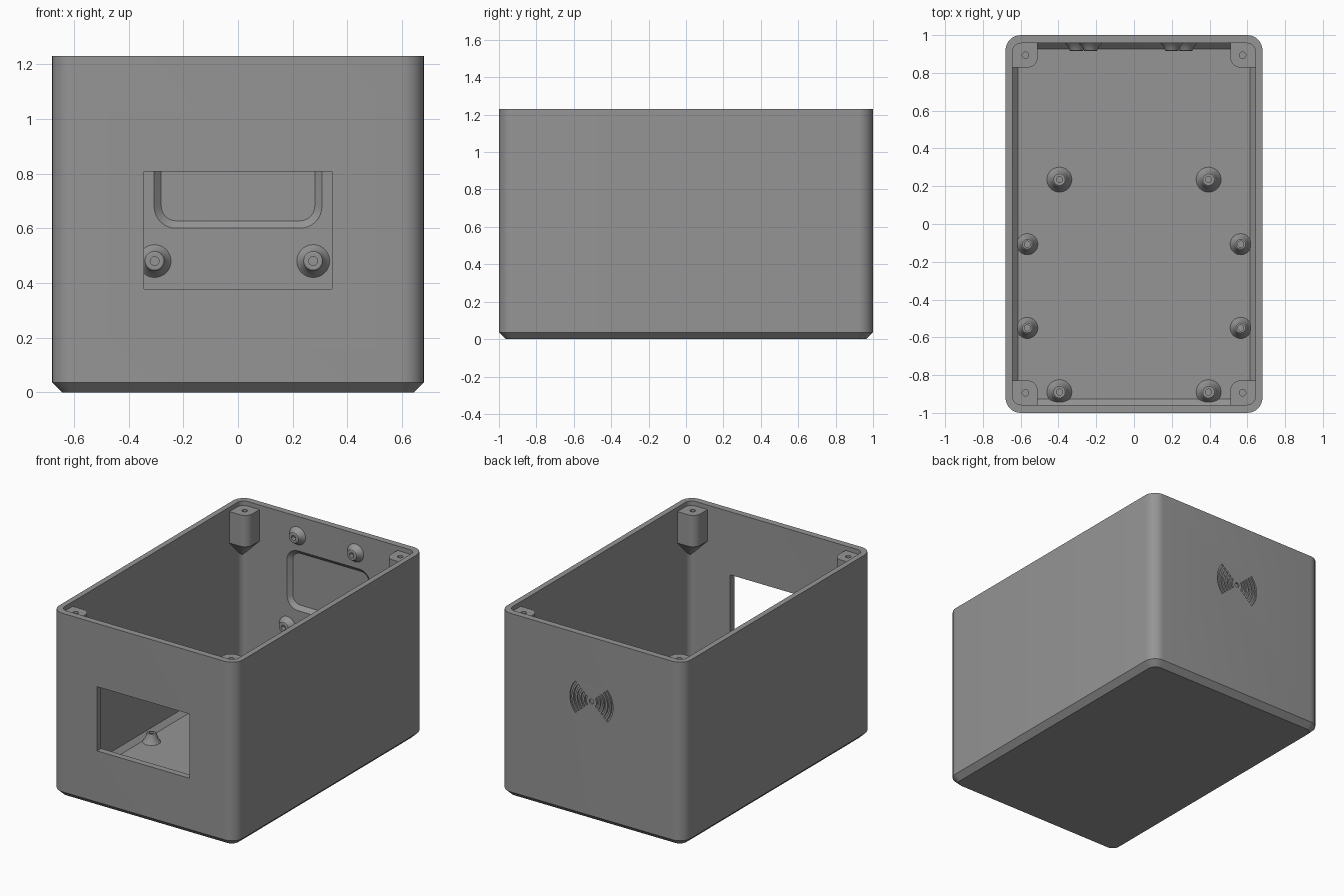
import bpy, bmesh, math
from mathutils import Matrix, Vector

if "Cube" in bpy.data.objects:
    bpy.data.objects.remove(bpy.data.objects["Cube"])

grey = bpy.data.materials.new("mid grey plastic")
grey.diffuse_color = (0.30, 0.30, 0.30, 1)
grey.use_nodes = True
grey.node_tree.nodes["Principled BSDF"].inputs["Base Color"].default_value = grey.diffuse_color


def rounded_rect(hx, hy, r, z, n=8):
    """Ring of points around a rounded rectangle centred on the origin."""
    pts = []
    for k, (sx, sy) in enumerate(((1, 1), (-1, 1), (-1, -1), (1, -1))):
        for i in range(n + 1):
            a = math.pi / 2 * (k + i / n)
            pts.append((sx * (hx - r) + r * math.cos(a),
                        sy * (hy - r) + r * math.sin(a), z))
    return pts


def circle(r, z, n=32):
    return [(r * math.cos(2 * math.pi * i / n), r * math.sin(2 * math.pi * i / n), z)
            for i in range(n)]


def loft(bm, rings, matrix=Matrix()):
    """Skin a closed solid through rings of equal point count."""
    vs = [[bm.verts.new(matrix @ Vector(p)) for p in ring] for ring in rings]
    n = len(vs[0])
    for a, b in zip(vs, vs[1:]):
        for i in range(n):
            j = (i + 1) % n
            bm.faces.new((a[i], a[j], b[j], b[i]))
    bm.faces.new(vs[0][::-1])
    bm.faces.new(vs[-1])


def finish(bm, name):
    bmesh.ops.recalc_face_normals(bm, faces=bm.faces)
    me = bpy.data.meshes.new(name)
    bm.to_mesh(me)
    bm.free()
    me.materials.append(grey)
    ob = bpy.data.objects.new(name, me)
    bpy.context.collection.objects.link(ob)
    return ob


def solid(name, rings, matrix=Matrix()):
    bm = bmesh.new()
    loft(bm, rings, matrix)
    return finish(bm, name)


def cut(ob, cutter):
    """Subtract the cutter from the object and remove it."""
    cutter.hide_render = True
    mod = ob.modifiers.new("cut", 'BOOLEAN')
    mod.operation, mod.solver, mod.object = 'DIFFERENCE', 'EXACT', cutter
    bpy.context.view_layer.objects.active = ob
    bpy.ops.object.modifier_apply(modifier=mod.name)
    bpy.data.objects.remove(cutter)


def smooth(ob):
    ob.data.shade_smooth()
    ob.data.set_sharp_from_angle(angle=math.radians(30))


W, D, H = 0.68, 1.0, 1.23      # half width, half depth, height
IX, IY = 0.643, 0.957          # inner half width and depth

# Open box with chamfered bottom edge and chamfered inner floor edge
shell = solid("box_shell", [
    rounded_rect(W - 0.036, D - 0.036, 0.05, 0),
    rounded_rect(W, D, 0.08, 0.036),
    rounded_rect(W, D, 0.08, H),
    rounded_rect(IX, IY, 0.045, H),
    rounded_rect(IX, IY, 0.045, 0.07),
    rounded_rect(IX - 0.03, IY - 0.03, 0.02, 0.04)])

# Display window through the front wall
to_front = Matrix.Rotation(math.pi / 2, 4, 'X')   # local z points to -y
win = Matrix.Translation((0, -0.9, 0.593)) @ to_front
cut(shell, solid("window_cutter", [
    [(x, y, z) for x, y in ((-.343, -.215), (.343, -.215), (.343, .215), (-.343, .215))]
    for z in (0, 0.2)], win))

# Rounded reader pocket with sloped edges inside the back wall
pocket = Matrix.Translation((0, IY, 0.80)) @ to_front
cut(shell, solid("pocket_cutter", [
    rounded_rect(0.281, 0.173, 0.055, -0.025),
    rounded_rect(0.307, 0.20, 0.08, 0),
    rounded_rect(0.307, 0.20, 0.08, 0.03)], pocket))

# Engraved radio wave arcs on the outside of the back wall
bm = bmesh.new()
mark = Matrix.Translation((0, D, 0.80)) @ to_front
for side in (0, math.pi):
    for r in (0.045, 0.072, 0.099, 0.126, 0.153):
        ring = []
        for rad, sgn in ((r - 0.007, 1), (r + 0.007, -1)):
            for i in range(13):
                a = side + sgn * math.radians(42) * (i / 6 - 1)
                ring.append((rad * math.cos(a), rad * math.sin(a)))
        loft(bm, [[(x, y, z) for x, y in ring] for z in (-0.02, 0.01)], mark)
loft(bm, [circle(0.016, -0.02), circle(0.016, 0.01)], mark)
cut(shell, finish(bm, "wave_cutter"))
smooth(shell)


# Corner screw posts, tapering into the corner below
def post_ring(x0, y0, z, r):
    x1, y1 = 0.655, 0.968
    pts = [(x1, y0, z), (x1, y1, z), (x0, y1, z)]
    for i in range(9):
        a = math.pi + math.pi / 2 * i / 8
        pts.append((x0 + r + r * math.cos(a), y0 + r + r * math.sin(a), z))
    return pts


for sx in (-1, 1):
    for sy in (-1, 1):
        flip = Matrix.Diagonal((sx, sy, 1, 1))
        post = solid("corner_post", [
            post_ring(0.64, 0.953, 0.86, 0.006),
            post_ring(0.51, 0.828, 0.99, 0.055),
            post_ring(0.51, 0.828, 1.20, 0.055)], flip)
        hole = Matrix.Translation((sx * 0.575, sy * 0.893, 0))
        cut(post, solid("hole_cutter", [circle(0.017, 1.05), circle(0.017, 1.25)], hole))
        smooth(post)


# Flared screw standoffs with a blind hole
def standoff(name, loc, base, top, h, rot=Matrix()):
    mid = top + (base - top) * 0.35
    smooth(solid(name, [
        circle(base, -0.01), circle(base, 0), circle(mid, h * 0.4),
        circle(top, h * 0.93), circle(top - 0.005, h),
        circle(0.016, h), circle(0.016, h * 0.3)],
        Matrix.Translation(loc) @ rot))


for s in (-1, 1):
    for y in (0.235, -0.89):
        standoff("large_floor_standoff", (s * 0.395, y, 0.04), 0.066, 0.036, 0.065)
    for y in (-0.107, -0.55):
        standoff("small_floor_standoff", (s * 0.565, y, 0.04), 0.056, 0.031, 0.06)
    standoff("lower_wall_standoff", (s * 0.29 - 0.015, IY, 0.48), 0.06, 0.035, 0.042, to_front)
    standoff("upper_wall_standoff", (s * 0.215 - 0.015, IY, 1.10), 0.06, 0.035, 0.042, to_front)
